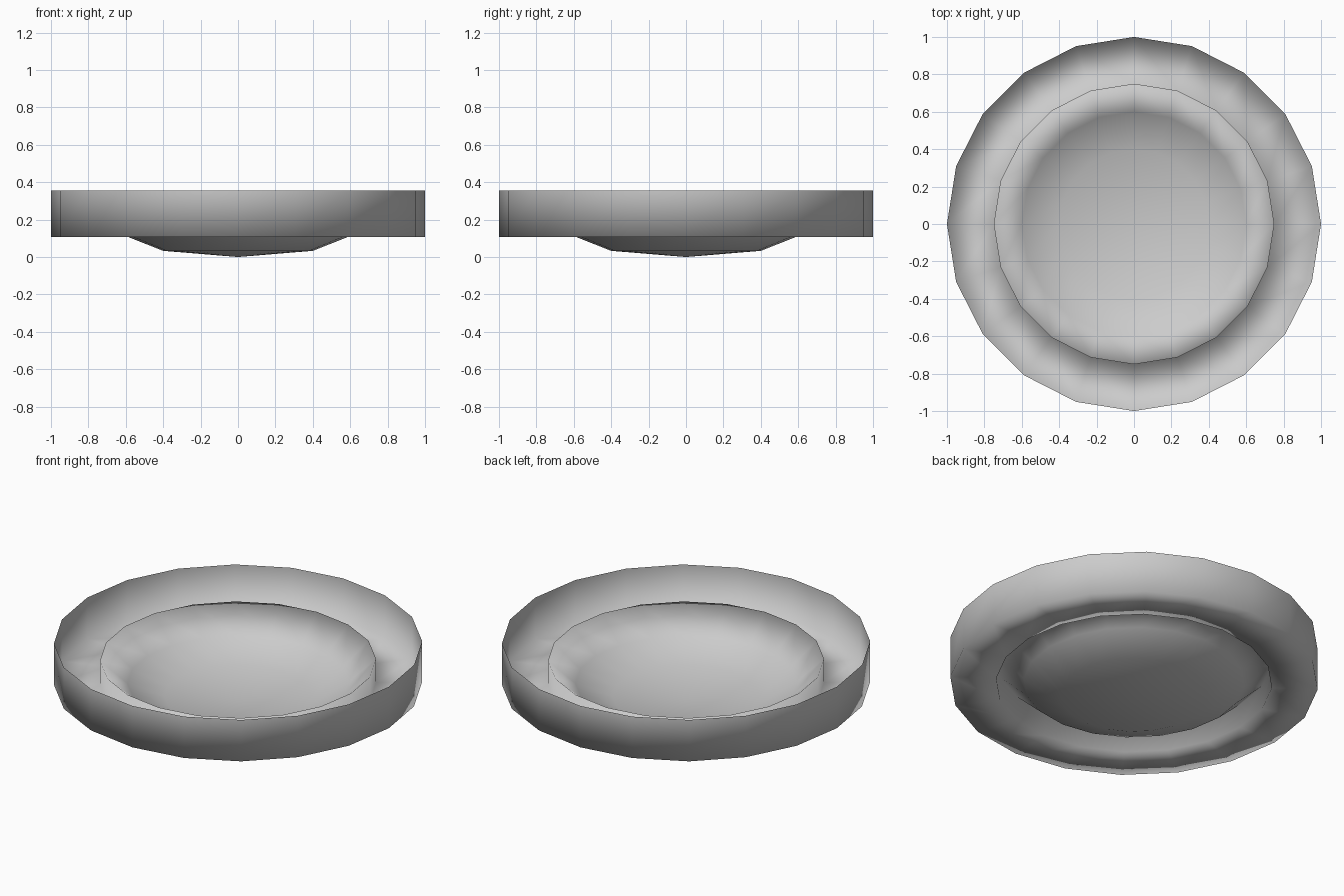
import bpy, bmesh, math

if "Cube" in bpy.data.objects:
    bpy.data.objects.remove(bpy.data.objects["Cube"])

SIDES = 20

# Cross-section (radius, height): outer wall, flat channel, inner step, shallow bowl
profile = [(1.0, 0.355), (1.0, 0.107), (0.75, 0.107),
           (0.75, 0.25), (0.6, 0.112), (0.4, 0.033)]

bm = bmesh.new()

# One ring of vertices per profile point
rings = []
for r, z in profile:
    rings.append([bm.verts.new((r * math.cos(2 * math.pi * i / SIDES),
                                r * math.sin(2 * math.pi * i / SIDES), z))
                  for i in range(SIDES)])

# Bands between neighbouring rings
for a, b in zip(rings, rings[1:]):
    for i in range(SIDES):
        j = (i + 1) % SIDES
        bm.faces.new((a[j], a[i], b[i], b[j]))

# Bowl bottom closes to a point
tip = bm.verts.new((0, 0, 0))
last = rings[-1]
for i in range(SIDES):
    bm.faces.new((last[i], tip, last[(i + 1) % SIDES]))

# Thin sheet with consistent upward-facing inside
bmesh.ops.recalc_face_normals(bm, faces=bm.faces)
bm.normal_update()
bm.faces.ensure_lookup_table()
if bm.faces[-1].normal.z < 0:
    bmesh.ops.reverse_faces(bm, faces=bm.faces)
for f in bm.faces:
    f.smooth = True

mesh = bpy.data.meshes.new("round_dish")
bm.to_mesh(mesh)
bm.free()
dish = bpy.data.objects.new("round_dish", mesh)
bpy.context.collection.objects.link(dish)
